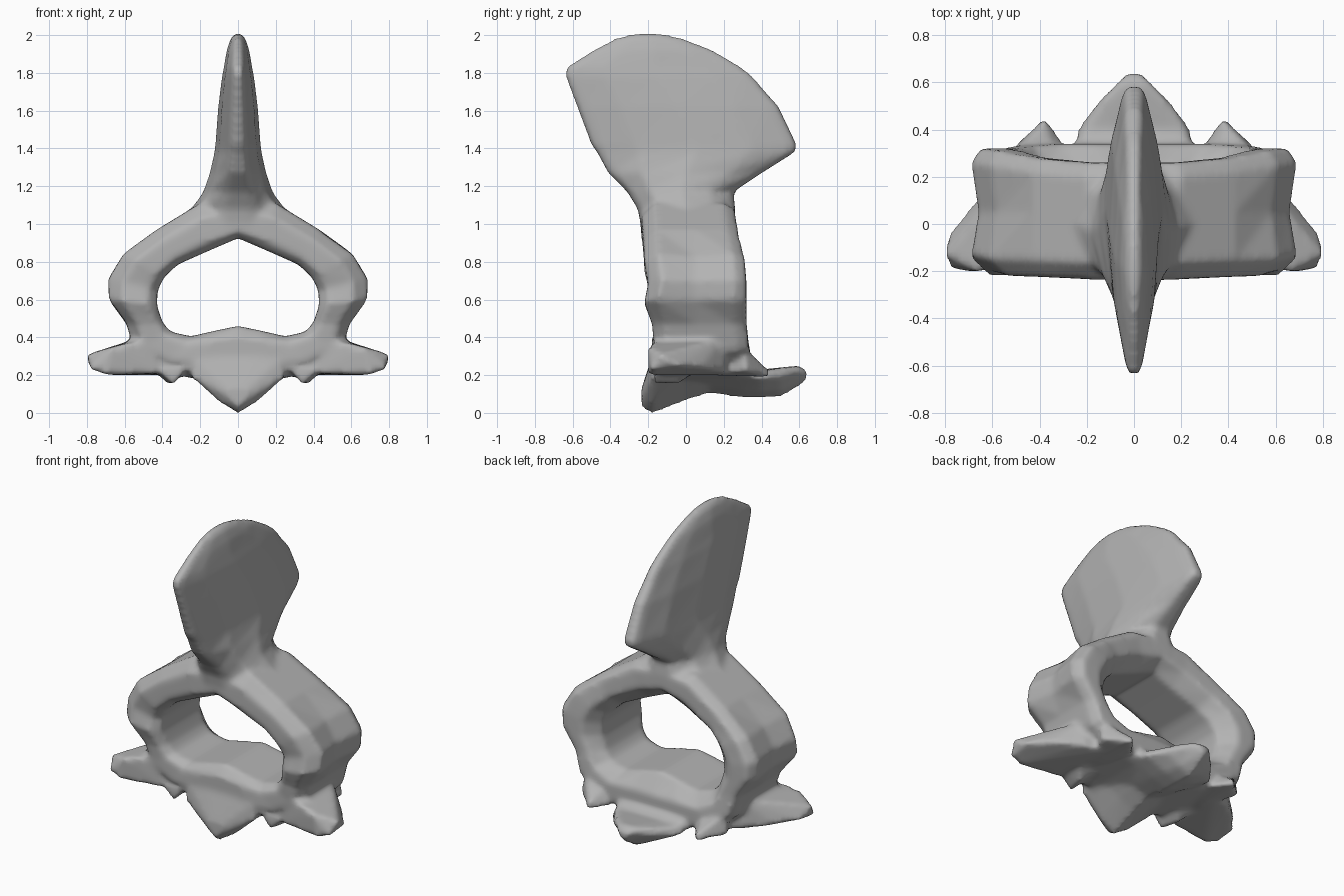
import bpy
import bmesh

cube = bpy.data.objects.get("Cube")
if cube:
    bpy.data.objects.remove(cube, do_unlink=True)

bone = bpy.data.materials.new("bone grey")
bone.use_nodes = True
colour = (0.45, 0.45, 0.45, 1)
bone.diffuse_color = colour
bone.node_tree.nodes["Principled BSDF"].inputs["Base Color"].default_value = colour

bm = bmesh.new()


def loft(rings, closed=False):
    """Skin a list of equally long point rings, capping open ends."""
    rows = [[bm.verts.new(p) for p in ring] for ring in rings]
    faces = []
    pairs = list(zip(rows, rows[1:]))
    if closed:
        pairs.append((rows[-1], rows[0]))
    for a, b in pairs:
        for i in range(len(a)):
            j = (i + 1) % len(a)
            faces.append(bm.faces.new((a[i], a[j], b[j], b[i])))
    if not closed:
        faces += [bm.faces.new(rows[0]), bm.faces.new(rows[-1])]
    bmesh.ops.recalc_face_normals(bm, faces=faces)


def hull(points):
    """Convex lump on both sides."""
    for s in (1, -1):
        verts = [bm.verts.new((s * x, y, z)) for x, y, z in points]
        out = bmesh.ops.convex_hull(bm, input=verts)
        spare = {v for v in out["geom_interior"] + out["geom_unused"]
                 if isinstance(v, bmesh.types.BMVert)}
        bmesh.ops.delete(bm, geom=list(spare), context='VERTS')


# Neural arch and vertebral body: outer x, z, inner x, z, front y, back y
arch = [
    (0, 1.12, 0, .925, -.24, .26), (.2, 1.11, .14, .865, -.235, .26),
    (.43, .97, .32, .785, -.225, .28), (.61, .84, .39, .72, -.22, .31),
    (.69, .71, .425, .65, -.2, .32), (.685, .6, .43, .57, -.22, .32),
    (.59, .47, .4, .48, -.18, .32), (.55, .33, .36, .43, -.17, .33),
    (.42, .22, .25, .405, -.17, .34), (.22, .18, .12, .435, -.18, .34),
    (0, .12, 0, .46, -.18, .34),
]


def arch_section(s, st):
    ox, oz, ix, iz, y0, y1 = st
    waist = .12 if .55 < oz < .9 else 0
    # t runs from the inner wall (0) to the outer wall (1)
    outline = [(0, y0 + .05), (.18, y0), (.7, y0), (1, y0 + .07),
               (1 - waist, .05), (1, y1 - .06), (.85, y1), (.35, y1),
               (0, y1 - .09)]
    return [(s * (ix + (ox - ix) * t), y, iz + (oz - iz) * t) for t, y in outline]


loft([arch_section(1, st) for st in arch]
     + [arch_section(-1, st) for st in arch[-2:0:-1]], closed=True)

# Spinous blade: height, front y, back y, half thickness
blade = [
    (1.0, -.24, .26, .25), (1.08, -.255, .26, .25), (1.17, -.31, .25, .185),
    (1.27, -.41, .4, .15), (1.38, -.47, .575, .125), (1.42, -.5, .585, .12),
    (1.62, -.575, .49, .105), (1.78, -.635, .35, .085),
    (1.83, -.63, .29, .075), (1.92, -.49, .14, .06),
    (1.98, -.38, -.01, .04), (2.01, -.28, -.13, .015),
]
lens = [(0, .25), (.04, .42), (.22, .8), (.5, 1), (.78, .8), (.96, .42), (1, .25)]
loft([[(w * k, y0 + (y1 - y0) * t, z) for t, k in lens]
      + [(-w * k, y0 + (y1 - y0) * t, z) for t, k in reversed(lens)]
      for z, y0, y1, w in blade])

# Keel under the body, running back into the tongue: y, bottom, top, half width
keel = [
    (-.235, .03, .13, .06), (-.18, -.005, .3, .25), (0, .065, .3, .25),
    (.12, .105, .3, .25), (.3, .08, .27, .27), (.4, .08, .23, .24),
    (.5, .085, .24, .17), (.6, .14, .25, .07), (.64, .17, .22, .03),
]
half = [(0, 0), (.42, .22), (1, .65), (.9, .95), (.4, 1)]
loft([[(w * k, y, b + (t - b) * h) for k, h in half]
      + [(-w * k, y, b + (t - b) * h) for k, h in reversed(half[1:])]
      for y, b, t, w in keel])

# Transverse wings
hull([(.42, -.16, .21), (.45, -.16, .4), (.55, .2, .22), (.52, .2, .4),
      (.7, -.2, .2), (.66, -.2, .35), (.78, -.19, .23), (.8, -.13, .31),
      (.79, -.05, .25), (.69, .08, .24), (.4, .25, .2)])
# Rear prongs
hull([(.38, .45, .19), (.38, .44, .23), (.28, .32, .2), (.52, .32, .22),
      (.5, .31, .35), (.34, .31, .3), (.4, .1, .2)])
# Small nubs under the body
hull([(.34, -.17, .15), (.37, -.05, .15), (.27, -.17, .24), (.44, -.16, .24),
      (.28, .08, .24), (.46, .08, .24)])

mesh = bpy.data.meshes.new("vertebra")
bm.to_mesh(mesh)
bm.free()
mesh.materials.append(bone)
vertebra = bpy.data.objects.new("vertebra", mesh)
bpy.context.collection.objects.link(vertebra)

# Fuse the parts into one softened skin
remesh = vertebra.modifiers.new("fuse", 'REMESH')
remesh.mode = 'VOXEL'
remesh.voxel_size = .018
remesh.use_smooth_shade = True
soften = vertebra.modifiers.new("soften", 'SMOOTH')
soften.factor = .5
soften.iterations = 4
